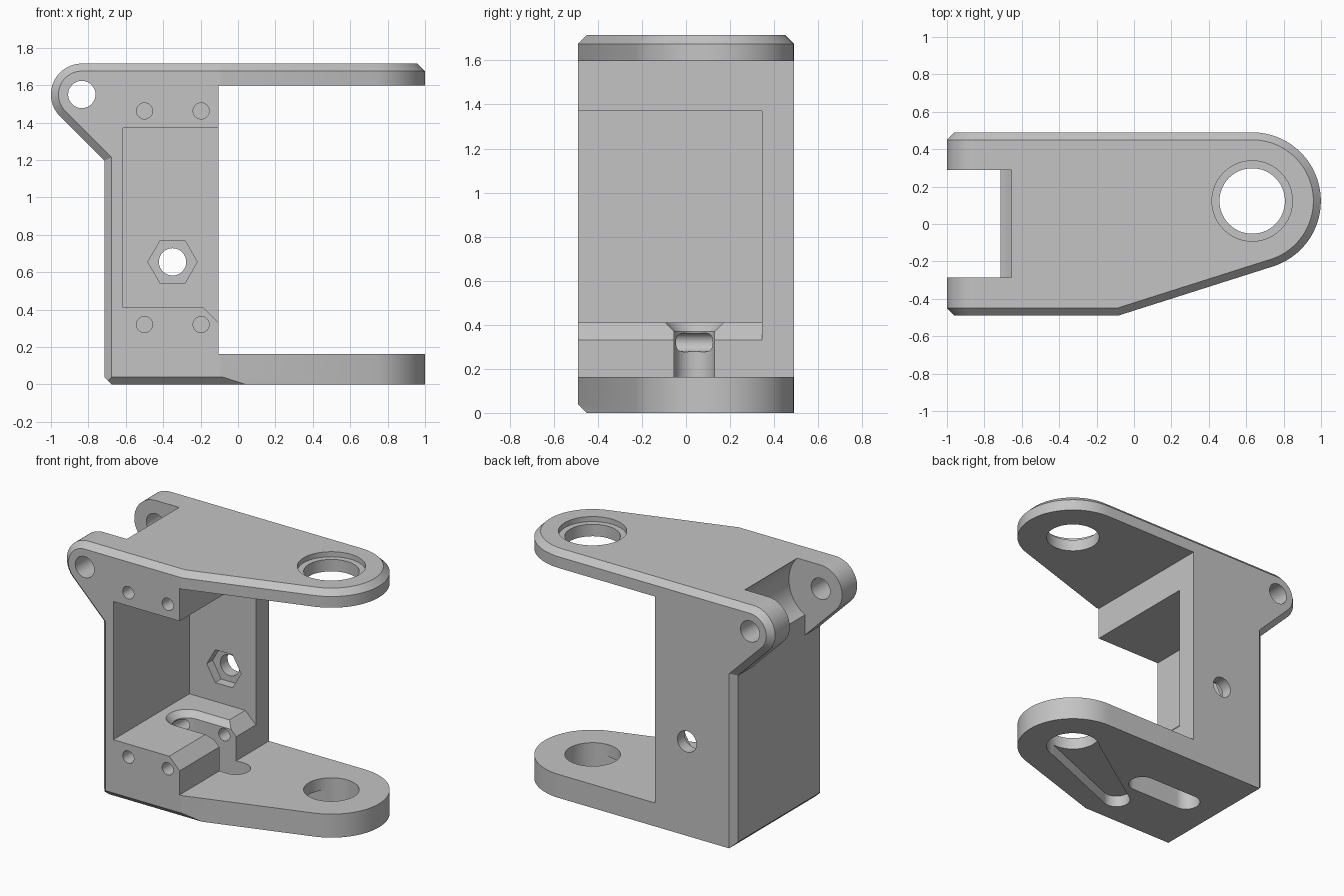
import bpy, bmesh, math
from math import cos, sin, pi

cube = bpy.data.objects.get("Cube")
if cube:
    bpy.data.objects.remove(cube, do_unlink=True)

grey = bpy.data.materials.new("plain grey")
grey.use_nodes = True
COLOUR = (0.55, 0.55, 0.55, 1)
grey.diffuse_color = COLOUR
grey.node_tree.nodes["Principled BSDF"].inputs["Base Color"].default_value = COLOUR

AXES = {"x": lambda u, v, h: (h, u, v),
        "y": lambda u, v, h: (u, h, v),
        "z": lambda u, v, h: (u, v, h)}


def loft(name, axis, sections):
    """Solid through (outline, offset) sections stacked along an axis."""
    bm = bmesh.new()
    rings = [[bm.verts.new(AXES[axis](u, v, h)) for u, v in pts] for pts, h in sections]
    bm.faces.new(rings[0])
    bm.faces.new(rings[-1])
    n = len(rings[0])
    for a, b in zip(rings, rings[1:]):
        for i in range(n):
            j = (i + 1) % n
            bm.faces.new((a[i], a[j], b[j], b[i]))
    bmesh.ops.recalc_face_normals(bm, faces=bm.faces)
    mesh = bpy.data.meshes.new(name)
    bm.to_mesh(mesh)
    bm.free()
    mesh.materials.append(grey)
    obj = bpy.data.objects.new(name, mesh)
    bpy.context.collection.objects.link(obj)
    return obj


def prism(name, axis, pts, lo, hi):
    return loft(name, axis, [(pts, lo), (pts, hi)])


def arc(cx, cy, r, start, end, n):
    return [(cx + r * cos(start + (end - start) * i / n),
             cy + r * sin(start + (end - start) * i / n)) for i in range(n + 1)]


def circle(cx, cy, r, n=64):
    return arc(cx, cy, r, 0, 2 * pi, n)[:-1]


def rect(u0, u1, v0, v1):
    return [(u0, v0), (u1, v0), (u1, v1), (u0, v1)]


def capsule(a, ra, b, rb):
    """Outline wrapped tightly around two circles."""
    dx, dy = b[0] - a[0], b[1] - a[1]
    phi = math.atan2(dy, dx)
    t = math.acos((ra - rb) / math.hypot(dx, dy))
    return arc(*a, ra, phi + t, phi + 2 * pi - t, 32) + arc(*b, rb, phi - t, phi + t, 32)


def combine(target, other, operation):
    mod = target.modifiers.new(operation, "BOOLEAN")
    mod.operation = operation
    mod.solver = "EXACT"
    mod.object = other
    bpy.context.view_layer.objects.active = target
    bpy.ops.object.modifier_apply(modifier=mod.name)
    bpy.data.objects.remove(other, do_unlink=True)


TOP, HALF, CH = 1.715, 0.49, 0.04
BACK, FACE = -0.715, -0.105
EAR = (-0.835, 1.55)
HOLE = (0.632, 0.123)


def body_outline(d):
    """Side profile: rounded ear, slanted underside and straight back, inset by d."""
    r = TOP - EAR[1] - d
    ear = arc(*EAR, r, pi / 2, pi * 1.25, 32)
    x, z = ear[-1]
    wall = BACK + d
    return ear + [(wall, z - (wall - x)), (wall, 0), (FACE, 0), (FACE, TOP - d)]


def plate_outline(d):
    """Arm plan: rounded nose with one slanted side, inset by d."""
    kink, r = (-0.085, -HALF), HALF - HOLE[1]
    vx, vy = HOLE[0] - kink[0], HOLE[1] - kink[1]
    slant = math.atan2(vy, vx) - math.asin(r / math.hypot(vx, vy))
    corner = (kink[0] - d * math.tan(slant / 2), kink[1] + d)
    return ([(-0.4, -HALF + d), corner]
            + arc(*HOLE, r - d, slant - pi / 2, pi / 2, 48) + [(-0.4, HALF - d)])


# Body and the two arms
full, inset = body_outline(0), body_outline(CH)
bracket = loft("bracket", "y", [(inset, -HALF), (full, CH - HALF), (full, HALF - CH), (inset, HALF)])
combine(bracket, loft("top_arm", "z", [(plate_outline(0), 1.597), (plate_outline(0), TOP - CH),
                                       (plate_outline(CH), TOP)]), "UNION")
combine(bracket, prism("bottom_arm", "z", plate_outline(0), 0, 0.163), "UNION")

cutters = []

# Open pocket with a bevelled ledge
cutters.append(prism("pocket", "y", [(-0.615, 0.41), (-0.185, 0.41), (0, 0.225), (0, 1.37),
                                     (-0.615, 1.37)], -0.6, 0.345))

# Hinge gap between the ears and the pin hole through them
cutters.append(prism("hinge_gap", "y", circle(*EAR, 0.244), -0.285, 0.29))
cutters.append(prism("hinge_clearance", "y", rect(-1.1, BACK, 1.1, 1.8), -0.285, 0.29))
cutters.append(prism("pin_hole", "y", circle(*EAR, 0.073), -0.6, 0.6))

# Arm holes, upper counterbore and the tapered recess underneath
cutters.append(prism("arm_holes", "z", circle(*HOLE, 0.175), -0.1, 1.8))
cutters.append(prism("counterbore", "z", circle(*HOLE, 0.215), TOP - 0.035, 1.8))
cutters.append(prism("tapered_recess", "z", capsule(HOLE, 0.17, (-0.045, -0.235), 0.09), -0.1, 0.08))

# Cable slot with a countersunk rim
def slot(r):
    return capsule((-0.4175, 0.038), r, (-0.0425, 0.038), r)

cutters.append(loft("cable_slot", "z", [(slot(0.0925), -0.1), (slot(0.0925), 0.37),
                                        (slot(0.1325), 0.41), (slot(0.1325), 0.45)]))

# Side bolt hole with a hexagonal nut recess
cutters.append(prism("bolt_hole", "y", circle(-0.35, 0.655, 0.073), 0.2, 0.6))
cutters.append(prism("nut_recess", "y", circle(-0.35, 0.655, 0.132, 6), 0.2, 0.41))

# Four screw holes in the front
for x in (-0.5, -0.197):
    for z in (0.32, 1.462):
        cutters.append(prism("screw_hole", "y", circle(x, z, 0.043, 32), -0.6, 0.3))

# Bottom edge bevels
cutters.append(prism("back_bevel", "y", [(BACK - CH, 2 * CH), (BACK - CH, -CH),
                                         (BACK + 2 * CH, -CH)], -0.6, 0.6))
cutters.append(prism("front_bevel", "x", [(-HALF - CH, 2 * CH), (-HALF - CH, -CH),
                                          (-HALF + 2 * CH, -CH)], -1.1, 1.1))

for cutter in cutters:
    combine(bracket, cutter, "DIFFERENCE")

bpy.ops.object.select_all(action="DESELECT")
bracket.select_set(True)
bpy.context.view_layer.objects.active = bracket
bpy.ops.object.shade_smooth_by_angle(angle=math.radians(25))
